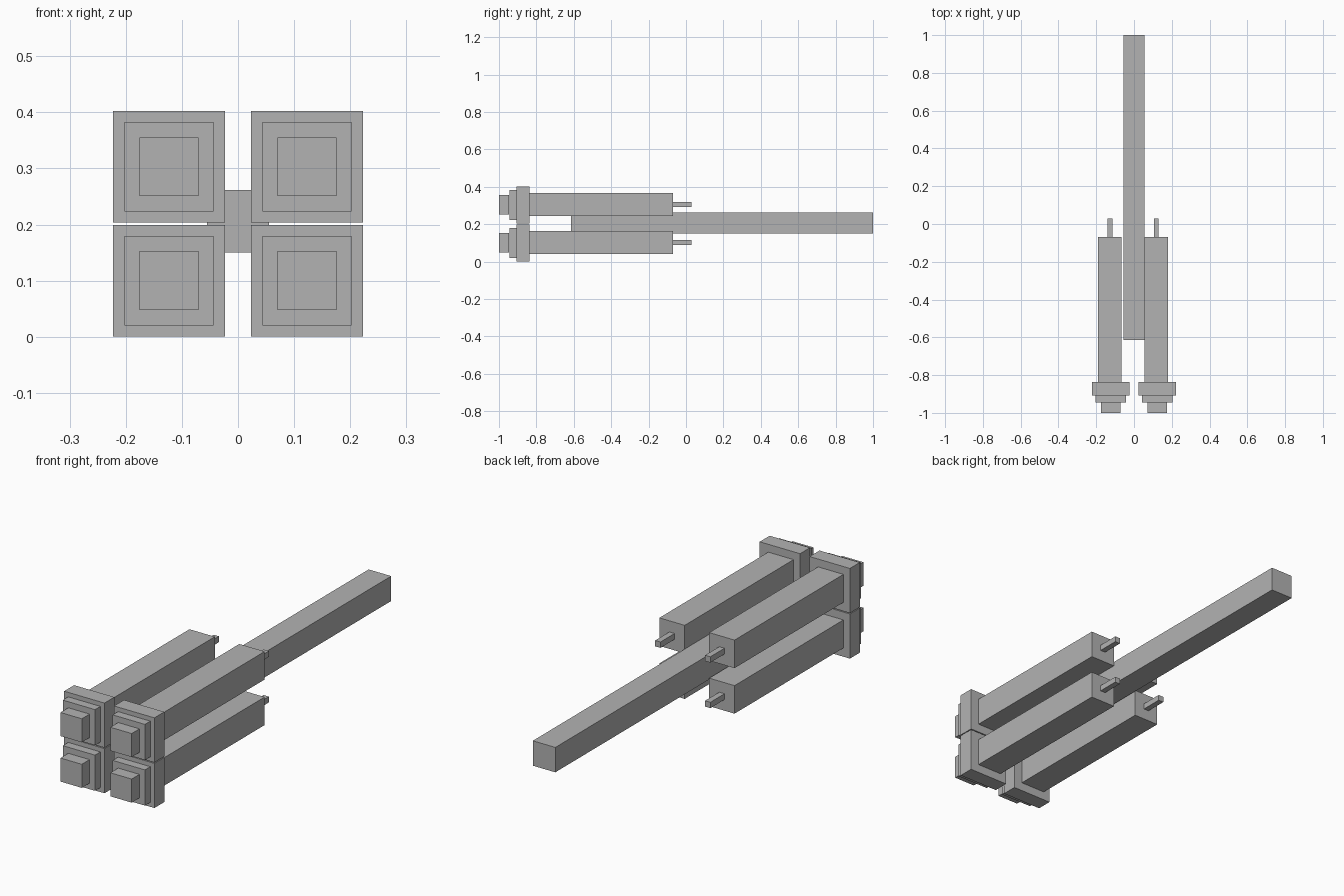
import bpy
import bmesh
from mathutils import Vector

if "Cube" in bpy.data.objects:
    bpy.data.objects.remove(bpy.data.objects["Cube"], do_unlink=True)

# Single plain grey material
GREY = (0.45, 0.45, 0.45, 1)
grey = bpy.data.materials.new("plain grey")
grey.use_nodes = True
grey.diffuse_color = GREY
grey.node_tree.nodes["Principled BSDF"].inputs["Base Color"].default_value = GREY


def square_bar(name, x, z, width, y0, y1):
    """Square-section box running along y from y0 to y1."""
    mesh = bpy.data.meshes.new(name)
    bm = bmesh.new()
    bmesh.ops.create_cube(bm, size=1)
    bmesh.ops.scale(bm, vec=Vector((width, y1 - y0, width)), verts=bm.verts)
    bmesh.ops.translate(bm, vec=Vector((x, (y0 + y1) / 2, z)), verts=bm.verts)
    bm.to_mesh(mesh)
    bm.free()
    mesh.materials.append(grey)
    obj = bpy.data.objects.new(name, mesh)
    bpy.context.collection.objects.link(obj)
    return obj


# Long central beam
square_bar("central_beam", 0, 0.206, 0.111, -0.615, 1.0)

# Four thrusters: stepped nozzle in front, long body, thin pin behind
for side, x in (("right", -0.123), ("left", 0.123)):
    for level, z in (("lower", 0.1), ("upper", 0.303)):
        tag = f"{level}_{side}"
        square_bar(f"{tag}_nozzle_tip", x, z, 0.105, -1.0, -0.945)
        square_bar(f"{tag}_nozzle_step", x, z, 0.159, -0.945, -0.907)
        square_bar(f"{tag}_nozzle_collar", x, z, 0.199, -0.907, -0.837)
        # Body and pin sit slightly off the nozzle axis
        square_bar(f"{tag}_body", x - 0.005, z + 0.002, 0.125, -0.837, -0.07)
        square_bar(f"{tag}_pin", x - 0.005, z + 0.002, 0.026, -0.07, 0.03)
